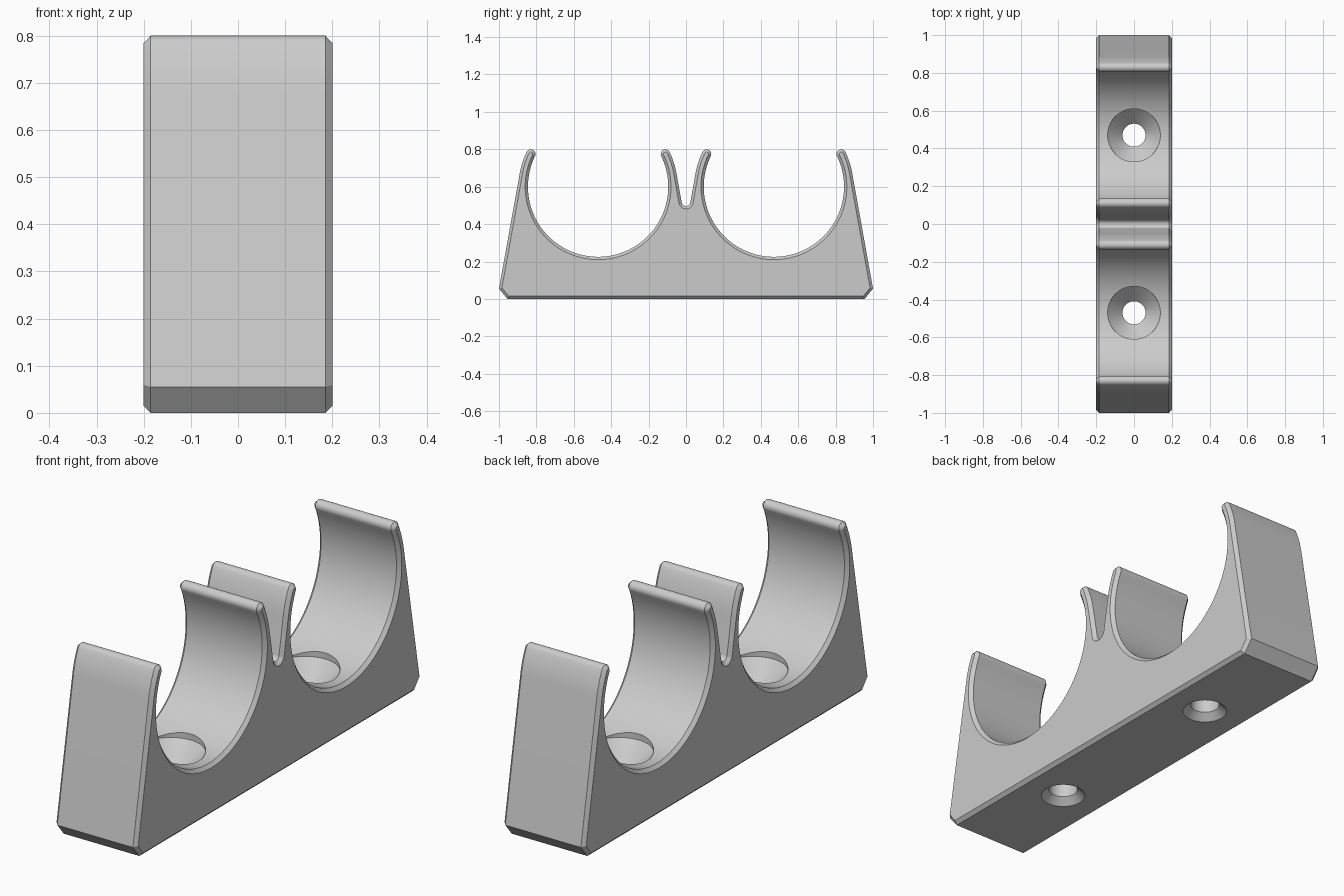
import bpy, bmesh, math
from mathutils import Vector

if "Cube" in bpy.data.objects:
    bpy.data.objects.remove(bpy.data.objects["Cube"])

HALF_W, CHAMFER = 0.2, 0.015
CY, CZ = 0.47, 0.60              # cradle centre
R_IN, R_OUT = 0.375, 0.425       # cradle and clip outer radii
LEAN, TIP = 10.2, 25.9           # flank lean and clip tip angle, degrees


def arc(cy, cz, r, a0, a1, n):
    """Points on an arc, from angle a0 to a1 in degrees."""
    angles = [math.radians(a0 + (a1 - a0) * i / n) for i in range(n + 1)]
    return [Vector((cy + r * math.cos(a), cz + r * math.sin(a))) for a in angles]


def tip(angle, a0):
    """Rounded clip end."""
    t, mid = math.radians(angle), (R_IN + R_OUT) / 2
    return arc(CY + mid * math.cos(t), CZ + mid * math.sin(t),
               (R_OUT - R_IN) / 2, a0, a0 - 180, 12)


def inset(points, d):
    """Move a clockwise outline inward by d with mitred corners."""
    out = []
    for i, p in enumerate(points):
        e1 = (p - points[i - 1]).normalized()
        e2 = (points[(i + 1) % len(points)] - p).normalized()
        n1, n2 = Vector((e1.y, -e1.x)), Vector((e2.y, -e2.x))
        out.append(p + (n1 + n2) * d / (1 + n1.dot(n2)))
    return out


# Half outline: slot, inner clip, cradle, outer clip, flank, foot
half = arc(0, 0.52, 0.0234, -90, -LEAN, 8)
half += arc(CY, CZ, R_OUT, 180 - LEAN, 180 - TIP, 6)
half += tip(180 - TIP, 180 - TIP)[1:]
half += arc(CY, CZ, R_IN, 180 - TIP, 360 + TIP, 72)[1:]
half += tip(TIP, 180 + TIP)[1:]
half += arc(CY, CZ, R_OUT, TIP, LEAN, 6)[1:]
half += [Vector((1.0, 0.055)), Vector((0.955, 0.0))]
outline = half + [Vector((-p.x, p.y)) for p in reversed(half[1:])]
small = inset(outline, CHAMFER)

# Double clip body: four rings across the width give chamfered sides
bm = bmesh.new()
rings = []
for x, pts in ((-HALF_W, small), (-HALF_W + CHAMFER, outline),
               (HALF_W - CHAMFER, outline), (HALF_W, small)):
    rings.append([bm.verts.new((x, p.x, p.y)) for p in pts])
n = len(outline)
for a, b in zip(rings, rings[1:]):
    for i in range(n):
        j = (i + 1) % n
        bm.faces.new((a[i], a[j], b[j], b[i]))
bm.faces.new(rings[0])
bm.faces.new(rings[-1])
bmesh.ops.recalc_face_normals(bm, faces=bm.faces)
mesh = bpy.data.meshes.new("double_pipe_clip")
bm.to_mesh(mesh)
bm.free()
clip = bpy.data.objects.new("double_pipe_clip", mesh)
bpy.context.collection.objects.link(clip)

grey = bpy.data.materials.new("light grey")
grey.diffuse_color = (0.6, 0.6, 0.6, 1)
grey.use_nodes = True
grey.node_tree.nodes["Principled BSDF"].inputs["Base Color"].default_value = grey.diffuse_color
mesh.materials.append(grey)

# Screw hole cutters: lower chamfer, bore, countersink, clearance
STEPS = ((0.125, -0.03), (0.061, 0.03), (0.061, 0.146), (0.14, 0.225), (0.14, 0.3))
SEG = 48
bm = bmesh.new()
for y in (-CY, CY):
    loops = []
    for r, z in STEPS:
        loops.append([bm.verts.new((r * math.cos(math.tau * i / SEG),
                                    y + r * math.sin(math.tau * i / SEG), z))
                      for i in range(SEG)])
    for a, b in zip(loops, loops[1:]):
        for i in range(SEG):
            j = (i + 1) % SEG
            bm.faces.new((a[i], a[j], b[j], b[i]))
    bm.faces.new(loops[0])
    bm.faces.new(loops[-1])
bmesh.ops.recalc_face_normals(bm, faces=bm.faces)
cut_mesh = bpy.data.meshes.new("screw_hole_cutter")
bm.to_mesh(cut_mesh)
bm.free()
cut_mesh.materials.append(grey)
cutter = bpy.data.objects.new("screw_hole_cutter", cut_mesh)
bpy.context.collection.objects.link(cutter)
cutter.hide_render = True

mod = clip.modifiers.new("screw_holes", 'BOOLEAN')
mod.operation, mod.solver, mod.object = 'DIFFERENCE', 'EXACT', cutter
bpy.context.view_layer.objects.active = clip
clip.select_set(True)
bpy.ops.object.modifier_apply(modifier=mod.name)
bpy.data.objects.remove(cutter)

bpy.ops.object.shade_smooth_by_angle(angle=math.radians(30))
